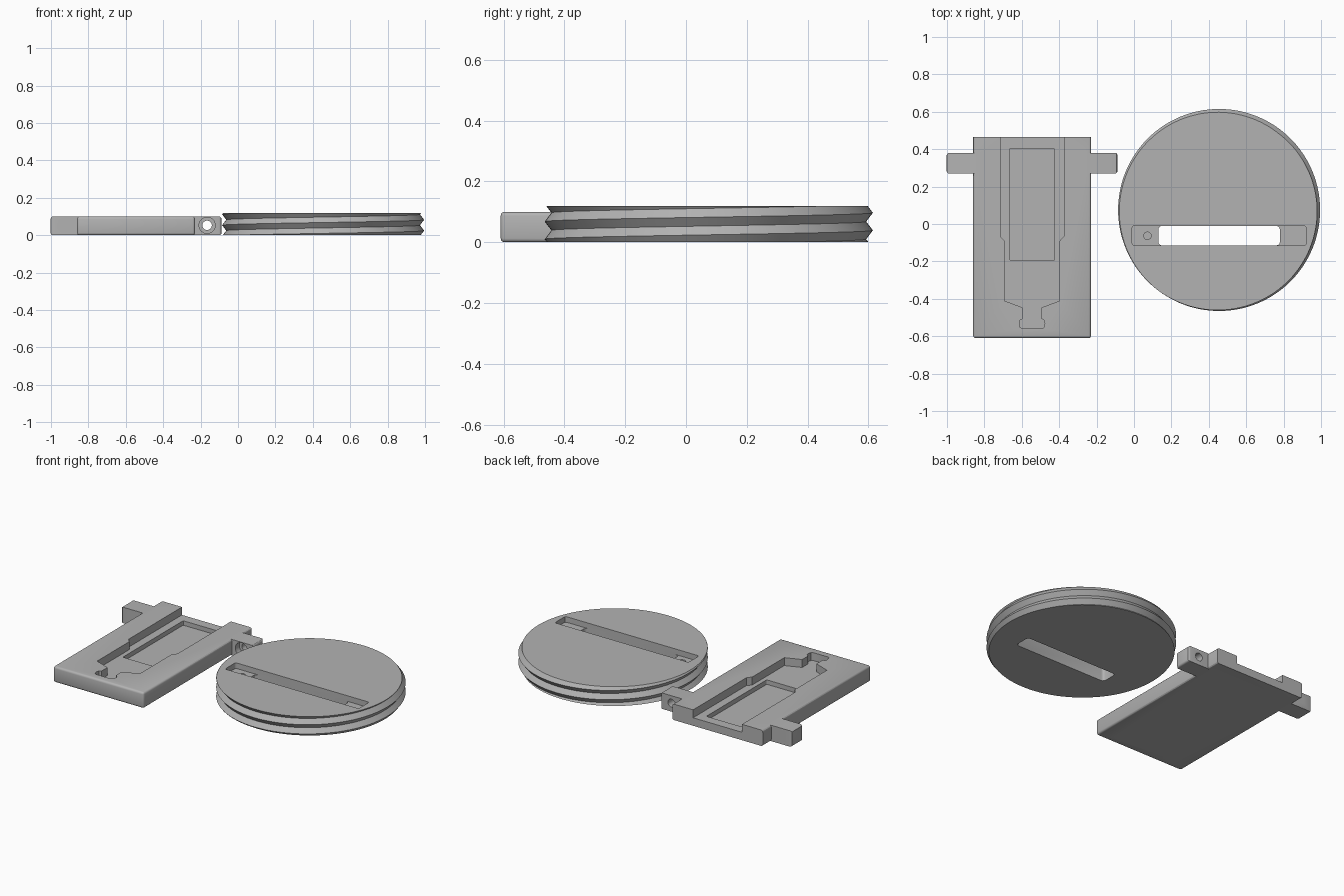
import bpy, bmesh, math
from mathutils import Vector

if "Cube" in bpy.data.objects:
    bpy.data.objects.remove(bpy.data.objects["Cube"], do_unlink=True)

grey = bpy.data.materials.new("matte grey")
grey.use_nodes = True
colour = (0.45, 0.45, 0.45, 1)
grey.diffuse_color = colour
grey.node_tree.nodes["Principled BSDF"].inputs["Base Color"].default_value = colour


def finish(bm, name):
    bmesh.ops.recalc_face_normals(bm, faces=bm.faces)
    mesh = bpy.data.meshes.new(name)
    bm.to_mesh(mesh)
    bm.free()
    mesh.materials.append(grey)
    obj = bpy.data.objects.new(name, mesh)
    bpy.context.collection.objects.link(obj)
    return obj


def box(name, x, y, z, bevel=0.0, keep=None):
    """Box from ranges; keep(edge midpoint, direction) selects edges to round."""
    bm = bmesh.new()
    bmesh.ops.create_cube(bm, size=1)
    for v in bm.verts:
        v.co = Vector([(r[0] + r[1]) / 2 + c * (r[1] - r[0]) for c, r in zip(v.co, (x, y, z))])
    if bevel:
        edges = [e for e in bm.edges if keep((e.verts[0].co + e.verts[1].co) / 2,
                                             (e.verts[0].co - e.verts[1].co).normalized())]
        bmesh.ops.bevel(bm, geom=edges, offset=bevel, segments=3, profile=0.5, affect='EDGES')
    return finish(bm, name)


def upright(mid, direction):
    return abs(direction.z) > 0.9


def prism(name, points, low, high):
    bm = bmesh.new()
    face = bm.faces.new([bm.verts.new((px, py, low)) for px, py in points])
    new = bmesh.ops.extrude_face_region(bm, geom=[face])["geom"]
    for v in new:
        if isinstance(v, bmesh.types.BMVert):
            v.co.z = high
    return finish(bm, name)


def rod(name, start, end, radius):
    start, end = Vector(start), Vector(end)
    axis = end - start
    bm = bmesh.new()
    bmesh.ops.create_cone(bm, cap_ends=True, segments=32, radius1=radius, radius2=radius, depth=axis.length)
    turn = axis.to_track_quat('Z', 'Y').to_matrix()
    for v in bm.verts:
        v.co = turn @ v.co + (start + end) / 2
    return finish(bm, name)


def combine(obj, others, operation='DIFFERENCE'):
    for other in others:
        mod = obj.modifiers.new("bool", 'BOOLEAN')
        mod.operation, mod.solver, mod.object = operation, 'EXACT', other
        bpy.context.view_layer.objects.active = obj
        bpy.ops.object.modifier_apply(modifier=mod.name)
        bpy.data.objects.remove(other, do_unlink=True)


def smooth(obj):
    bpy.ops.object.select_all(action='DESELECT')
    obj.select_set(True)
    bpy.context.view_layer.objects.active = obj
    bpy.ops.object.shade_smooth_by_angle(angle=math.radians(30))


# Threaded lid: helical V ridges trimmed flat at both ends
CX, CY, TOP = 0.455, 0.075, 0.12
PITCH, PEAK, VALLEY, SEGS, ROWS = 0.058, 0.54, 0.518, 128, 14
bm = bmesh.new()
grid = []
for i in range(SEGS):
    a = math.tau * i / SEGS - math.pi / 2
    column = []
    for k in range(ROWS):
        r = VALLEY if k % 2 else PEAK
        z = 0.01 + PITCH * (i / SEGS + (k - 6) / 2)
        column.append(bm.verts.new((CX + r * math.cos(a), CY + r * math.sin(a), z)))
    grid.append(column)
for i in range(SEGS):
    shift = 2 if i == SEGS - 1 else 0
    nxt = grid[(i + 1) % SEGS]
    for k in range(ROWS - 1 - shift):
        bm.faces.new((grid[i][k], nxt[k + shift], nxt[k + shift + 1], grid[i][k + 1]))
for height, normal in ((0, -1), (TOP, 1)):
    geom = bm.verts[:] + bm.edges[:] + bm.faces[:]
    bmesh.ops.bisect_plane(bm, geom=geom, dist=1e-6, plane_co=(0, 0, height),
                           plane_no=(0, 0, normal), clear_outer=True)
    rim = [e for e in bm.edges if e.is_boundary and all(abs(v.co.z - height) < 1e-5 for v in e.verts)]
    bmesh.ops.contextual_create(bm, geom=rim)
lid = finish(bm, "threaded_lid")

# Slot with a screw ledge at each end
LEDGE = 0.085
cuts = [box("ledge_cut", (-0.01, 0.92), (-0.115, -0.01), (LEDGE, 0.2), 0.012, upright),
        box("slot_cut", (0.13, 0.78), (-0.115, -0.01), (-0.1, 0.2), 0.02, upright)]
cuts += [rod("pilot_cut", (CX + s * 0.383, -0.063, 0.03), (CX + s * 0.383, -0.063, 0.15), 0.02)
         for s in (-1, 1)]
combine(lid, cuts)
smooth(lid)

# Holder plate, rounded everywhere except its back end
PX, BACK, H = -0.545, 0.465, 0.1
plate = box("holder_plate", (PX - 0.315, PX + 0.315), (-0.61, BACK), (0, H), 0.013,
            lambda m, d: m.y < BACK - 0.01 and (m.y < -0.5 or abs(d.y) > 0.9))

# Mounting lugs on both sides
lugs = []
for s in (-1, 1):
    outer = PX + s * 0.457
    x = sorted((PX + s * 0.28, outer))
    lugs.append(box("mounting_lug", x, (0.27, 0.38), (0.0, H), 0.013,
                    lambda m, d: abs(m.x - PX) > 0.4))
combine(plate, lugs, 'UNION')

# Stepped recess with a keyhole-shaped end, mirrored about the plate's middle
half = [(0.17, 0.6), (0.17, -0.065), (0.148, -0.09), (0.148, -0.41), (0.05, -0.447),
        (0.05, -0.507), (0.063, -0.513), (0.068, -0.53), (0.063, -0.553), (0.05, -0.56)]
outline = [(PX + x, y) for x, y in half] + [(PX - x, y) for x, y in reversed(half)]
cuts = [prism("recess_cut", outline, 0.05, 0.2),
        box("pocket_cut", (PX - 0.12, PX + 0.12), (-0.195, 0.405), (0.022, 0.15), 0.008, upright)]
for s in (-1, 1):
    x = PX + s * 0.38
    cuts.append(rod("screw_cut", (x, 0.2, 0.053), (x, 0.5, 0.053), 0.025))
    cuts.append(rod("counterbore_cut", (x, 0.2, 0.053), (x, 0.31, 0.053), 0.043))
    # Blind holes in the underside
    for y in (-0.55, 0.19):
        cuts.append(rod("underside_cut", (PX + s * 0.2, y, -0.05), (PX + s * 0.2, y, 0.05), 0.02))
combine(plate, cuts)
smooth(plate)
